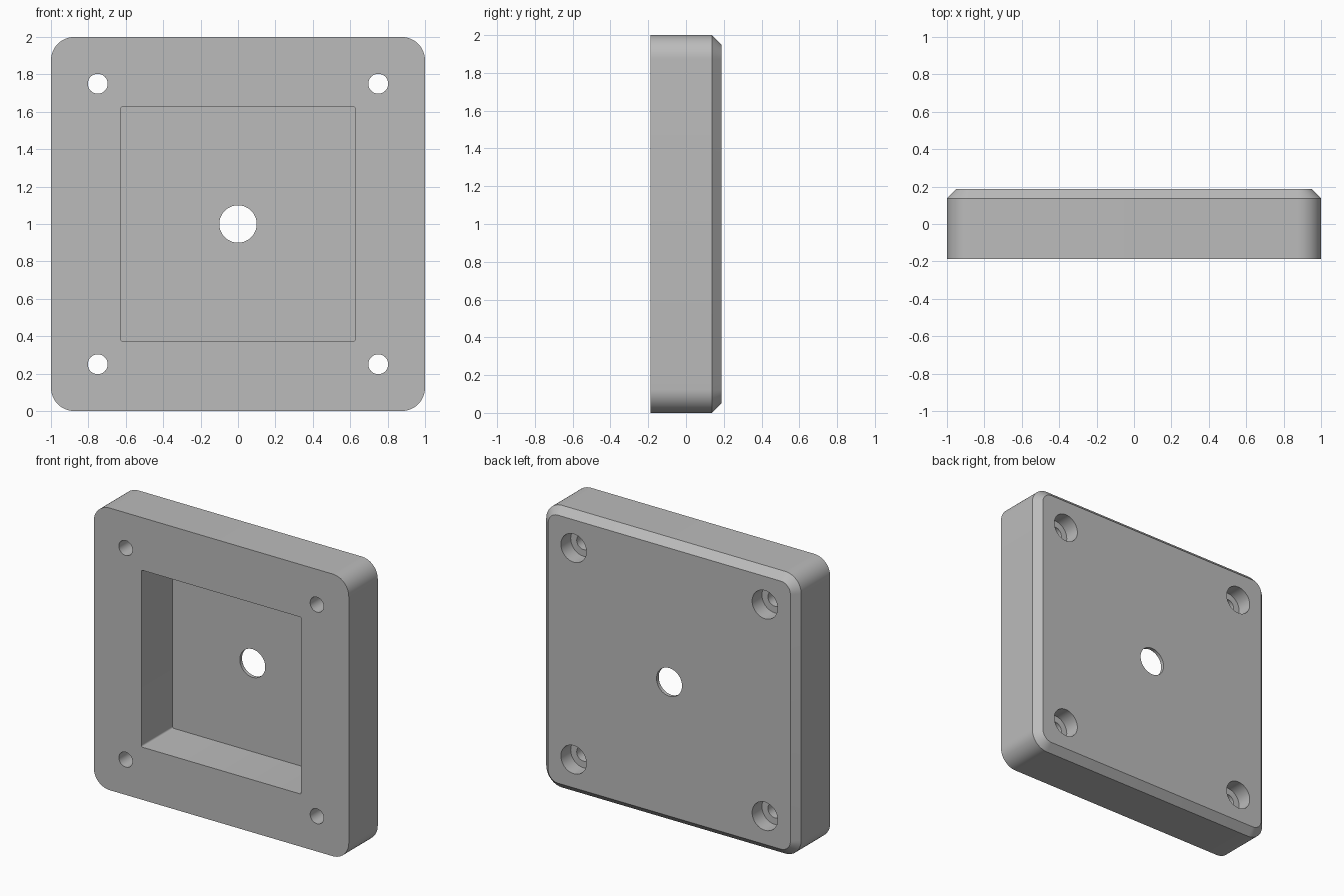
import bpy
import bmesh
from math import cos, sin, pi, radians

default = bpy.data.objects.get("Cube")
if default:
    bpy.data.objects.remove(default, do_unlink=True)

HALF = 1.0        # half width of the plate
FRONT, BACK = -0.1875, 0.1875
CHAMFER = 0.05

grey = bpy.data.materials.new("plain grey")
grey.use_nodes = True
colour = (0.5, 0.5, 0.5, 1)
grey.diffuse_color = colour
grey.node_tree.nodes["Principled BSDF"].inputs["Base Color"].default_value = colour


def rounded_square(half, radius, steps):
    """Outline of a square with round corners, as (x, z) pairs."""
    c = half - radius
    points = []
    for corner, (sx, sz) in enumerate([(1, 1), (-1, 1), (-1, -1), (1, -1)]):
        for i in range(steps + 1):
            a = (corner + i / steps) * pi / 2
            points.append((sx * c + radius * cos(a), sz * c + radius * sin(a)))
    return points


def circle(radius, steps=48):
    return [(radius * cos(2 * pi * i / steps), radius * sin(2 * pi * i / steps))
            for i in range(steps)]


def loft(name, sections, x=0, z=HALF):
    """Closed solid through (y, outline) sections running front to back."""
    bm = bmesh.new()
    rings = [[bm.verts.new((x + px, y, z + pz)) for px, pz in outline]
             for y, outline in sections]
    n = len(rings[0])
    for a, b in zip(rings, rings[1:]):
        for i in range(n):
            j = (i + 1) % n
            bm.faces.new((a[i], a[j], b[j], b[i]))
    bm.faces.new(rings[0])
    bm.faces.new(rings[-1])
    bmesh.ops.recalc_face_normals(bm, faces=bm.faces)
    mesh = bpy.data.meshes.new(name)
    bm.to_mesh(mesh)
    bm.free()
    obj = bpy.data.objects.new(name, mesh)
    obj.data.materials.append(grey)
    bpy.context.collection.objects.link(obj)
    return obj


# Plate with round corners and a chamfered back rim
edge = rounded_square(HALF, 0.125, 12)
rim = rounded_square(HALF - CHAMFER, 0.125 - CHAMFER, 12)
plate = loft("mounting_plate", [(FRONT, edge), (BACK - CHAMFER, edge), (BACK, rim)])

# Square pocket from the front, leaving a thin floor with a centre hole
pocket = rounded_square(0.627, 0.012, 4)
cutters = [
    loft("pocket_cutter", [(FRONT - 0.1, pocket), (BACK - 0.025, pocket)]),
    loft("centre_hole_cutter", [(0, circle(0.1)), (BACK + 0.1, circle(0.1))]),
]

# Four screw holes, counterbored from the back
seat = BACK - 0.11
for sx in (-1, 1):
    for sz in (-1, 1):
        cutters.append(loft("screw_hole_cutter", [
            (FRONT - 0.1, circle(0.053)), (seat, circle(0.053)),
            (seat, circle(0.1)), (BACK + 0.1, circle(0.1))],
            sx * 0.75, HALF + sz * 0.75))

# Cut everything, then drop the cutters
bpy.ops.object.select_all(action='DESELECT')
bpy.context.view_layer.objects.active = plate
plate.select_set(True)
for cutter in cutters:
    cutter.hide_render = True
    cut = plate.modifiers.new("cut", 'BOOLEAN')
    cut.operation = 'DIFFERENCE'
    cut.solver = 'EXACT'
    cut.object = cutter
    bpy.ops.object.modifier_apply(modifier=cut.name)
    bpy.data.objects.remove(cutter, do_unlink=True)

bpy.ops.object.shade_smooth_by_angle(angle=radians(30))
